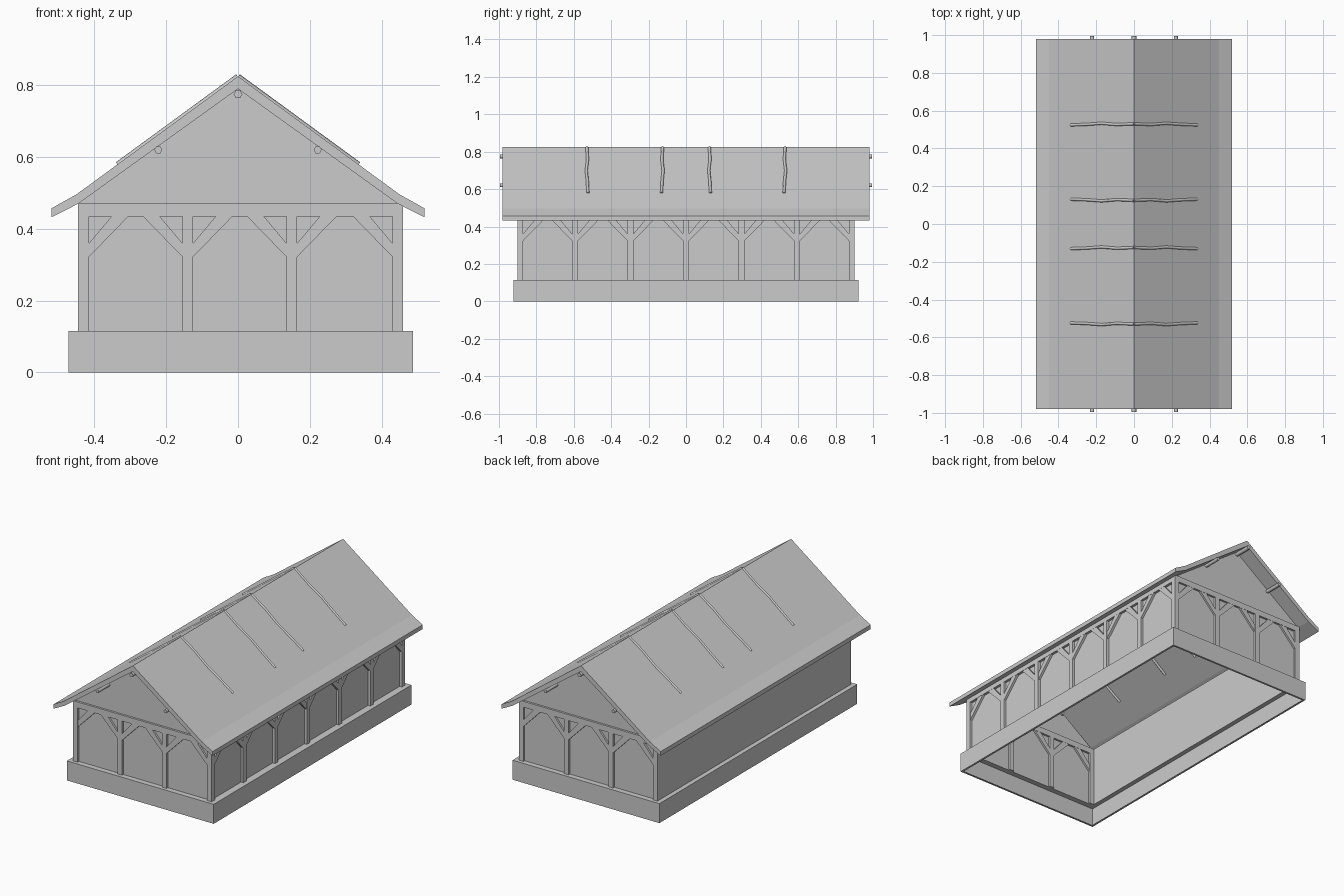
import bpy, math
from mathutils import Vector

if "Cube" in bpy.data.objects:
    bpy.data.objects.remove(bpy.data.objects["Cube"])

def mesh(name, verts, faces):
    me = bpy.data.meshes.new(name)
    me.from_pydata(verts, [], faces)
    me.update()
    ob = bpy.data.objects.new(name, me)
    bpy.context.collection.objects.link(ob)
    return ob

def prism(name, pts, place, d0, d1):
    """Extrude a 2D outline (u, z) between depths d0 and d1; place maps (u, depth, z) to xyz."""
    n = len(pts)
    v = [place(u, d, z) for d in (d0, d1) for u, z in pts]
    f = [tuple(range(n))[::-1], tuple(range(n, 2 * n))]
    f += [(i, (i + 1) % n, n + (i + 1) % n, n + i) for i in range(n)]
    ob = mesh(name, v, f)
    import bmesh
    bm = bmesh.new()
    bm.from_mesh(ob.data)
    bmesh.ops.recalc_face_normals(bm, faces=bm.faces)
    bm.to_mesh(ob.data)
    bm.free()
    return ob

def tube(name, pts, r, res=1):
    cu = bpy.data.curves.new(name, 'CURVE')
    cu.dimensions = '3D'
    cu.bevel_depth, cu.bevel_resolution, cu.use_fill_caps = r, res, True
    sp = cu.splines.new('POLY')
    sp.points.add(len(pts) - 1)
    for p, c in zip(sp.points, pts):
        p.co = (*c, 1)
    ob = bpy.data.objects.new(name, cu)
    bpy.context.collection.objects.link(ob)
    return ob

BASE, BEAM, TOP = 0.115, 0.435, 0.47
XL, XR, YW = -0.445, 0.445, 0.89
along_x = lambda u, d, z: (u, d, z)
along_y = lambda u, d, z: (d, u, z)

# open-bottomed plinth: bottom rim, sides and top ledge
def ring(x0, x1, y, z):
    return [(x0, -y, z), (x1, -y, z), (x1, y, z), (x0, y, z)]
rings = [ring(-0.46, 0.475, 0.91, 0), ring(-0.472, 0.487, 0.922, 0),
         ring(-0.472, 0.487, 0.922, BASE), ring(XL, XR, YW, BASE)]
mesh("plinth", sum(rings, []),
     [(4 * k + i, 4 * k + (i + 1) % 4, 4 * k + 4 + (i + 1) % 4, 4 * k + 4 + i)
      for k in range(3) for i in range(4)])

# thin wall panels
mesh("left_wall", [(XL, -0.9, BASE), (XL, 0.9, BASE), (XL, 0.9, TOP), (XL, -0.9, TOP)], [(3, 2, 1, 0)])
mesh("right_wall", [(XR, -YW, BASE), (XR, YW, BASE), (XR, YW, TOP), (XR, -YW, TOP)], [(0, 1, 2, 3)])
for s, n in ((-1, "front"), (1, "back")):
    f = (0, 1, 2, 3, 4)
    mesh(n + "_gable_wall", [(XL, s * YW, BASE), (XR, s * YW, BASE), (XR, s * YW, TOP),
                             (0, s * YW, 0.79), (XL, s * YW, TOP)], [f if s < 0 else f[::-1]])

# timber frames: posts, top beam and diagonal braces
def frame(name, centres, place, d0, d1, inset):
    h = 0.015
    a, b = centres[0] - h, centres[-1] + h
    prism(name + "_beam", [(a, BEAM), (b, BEAM), (b, TOP), (a, TOP)], place, d0, d1)
    for i, c in enumerate(centres):
        prism(name + "_post", [(c - h, BASE), (c + h, BASE), (c + h, BEAM), (c - h, BEAM)], place, d0, d1)
        for s in (-1, 1):
            if (i == 0 and s < 0) or (i == len(centres) - 1 and s > 0):
                continue
            e = c + s * h
            prism(name + "_brace", [(e, 0.322), (e + s * 0.11, BEAM), (e + s * 0.063, BEAM), (e, 0.36)],
                  place, d0 + inset, d1 - inset)

gable_posts = [-0.43, -0.14, 0.15, 0.445]
frame("front_frame", gable_posts, along_x, -0.902, -0.878, 0.001)
frame("back_frame", gable_posts, along_x, 0.878, 0.902, 0.001)
frame("side_frame", [-0.887, -0.593, -0.297, 0, 0.297, 0.593, 0.887], along_y, 0.432, 0.46, 0.001)

# roof: top skin with flared eaves, fascia, and undersides of the overhangs only
YR = 0.98
outer = [(0, 0.825), (0.45, 0.496), (0.52, 0.457), (0.52, 0.432), (0.445, TOP)]
under = [(0.445, TOP), (0, 0.79)]
verts, faces = [], []
def strip(pts, y0, y1):
    for p, q in zip(pts, pts[1:]):
        k = len(verts)
        verts.extend([(p[0], y0, p[1]), (q[0], y0, q[1]), (q[0], y1, q[1]), (p[0], y1, p[1])])
        faces.append((k, k + 1, k + 2, k + 3))
for s in (-1, 1):
    m = lambda pts: [(s * x, z) for x, z in pts] if s > 0 else [(-x, z) for x, z in pts][::-1]
    strip(m(outer), -YR, YR)
    strip(m(under), -YR, -YW)
    strip(m(under), YW, YR)
    for e in (-1, 1):
        k = len(verts)
        verts.extend((s * x, e * YR, z) for x, z in outer + under[1:])
        f = (0, 1, 4, 5), (1, 2, 3, 4)
        faces.extend(tuple(k + i for i in (q if s * e > 0 else q[::-1])) for q in f)
mesh("roof", verts, faces)

# purlin stubs below the roof at both gables
for e in (-1, 1):
    for x, z, r in ((0, 0.775, 0.012), (-0.222, 0.62, 0.011), (0.222, 0.62, 0.011)):
        tube("purlin_end", [(x, e * 0.88, z), (x, e * 0.995, z)], r)

# slightly crooked poles laid over both slopes
wobble = [(0, 0), (0.09, 0.004), (0.17, -0.003), (0.25, 0.003), (0.335, 0.006)]
for y in (-0.53, -0.125, 0.125, 0.53):
    for s in (-1, 1):
        g = 1 if y in (-0.53, 0.125) else -1
        tube("roof_pole", [(s * x, y + g * w, 0.823 - 0.7311 * x) for x, w in wobble], 0.009, 0)
